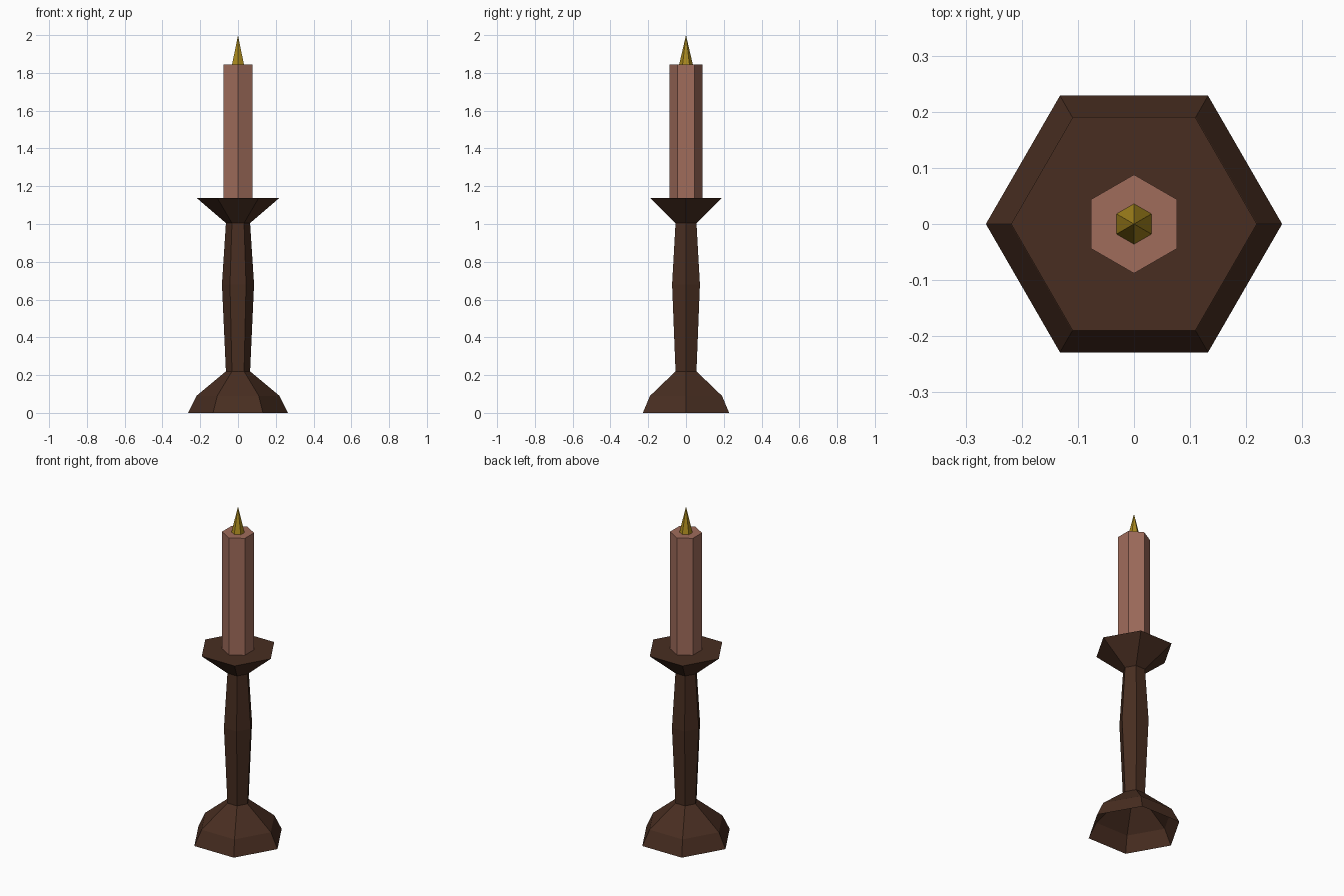
import bpy, bmesh
from math import cos, sin, pi

if "Cube" in bpy.data.objects:
    bpy.data.objects.remove(bpy.data.objects["Cube"])


def material(name, rgb):
    mat = bpy.data.materials.new(name)
    mat.diffuse_color = (*rgb, 1)
    mat.use_nodes = True
    mat.node_tree.nodes["Principled BSDF"].inputs["Base Color"].default_value = mat.diffuse_color
    return mat


def hex_lathe(name, profile, mat, turn=0.0, cap_top=False):
    """Six-sided turned shape from (radius, z) pairs; radius 0 makes a point."""
    bm = bmesh.new()
    rings = []
    for r, z in profile:
        if r == 0:
            rings.append([bm.verts.new((0, 0, z))] * 6)
        else:
            rings.append([bm.verts.new((r * cos(turn + i * pi / 3),
                                        r * sin(turn + i * pi / 3), z))
                          for i in range(6)])
    for low, high in zip(rings, rings[1:]):
        for i in range(6):
            j = (i + 1) % 6
            corners = [low[i], low[j], high[j], high[i]]
            bm.faces.new(list(dict.fromkeys(corners)))
    if cap_top:
        bm.faces.new(rings[-1])
    mesh = bpy.data.meshes.new(name)
    bm.to_mesh(mesh)
    bm.free()
    mesh.materials.append(mat)
    obj = bpy.data.objects.new(name, mesh)
    bpy.context.collection.objects.link(obj)
    return obj


wood = material("dark_wood", (0.065, 0.027, 0.015))
wax = material("wax", (0.35, 0.15, 0.105))
gold = material("flame_gold", (0.40, 0.25, 0.013))

# Holder: hollow foot, swelling stem and flat drip plate
hex_lathe("candle_holder",
          [(0.264, 0), (0.22, 0.09), (0.064, 0.22), (0.085, 0.68),
           (0.064, 1.005), (0.219, 1.138)], wood, cap_top=True)

# Candle, turned so its corners face front and back
hex_lathe("candle", [(0.088, 1.138), (0.088, 1.845)], wax, pi / 6, cap_top=True)

# Pointed flame
hex_lathe("flame", [(0.036, 1.845), (0, 2.0)], gold, pi / 6)
